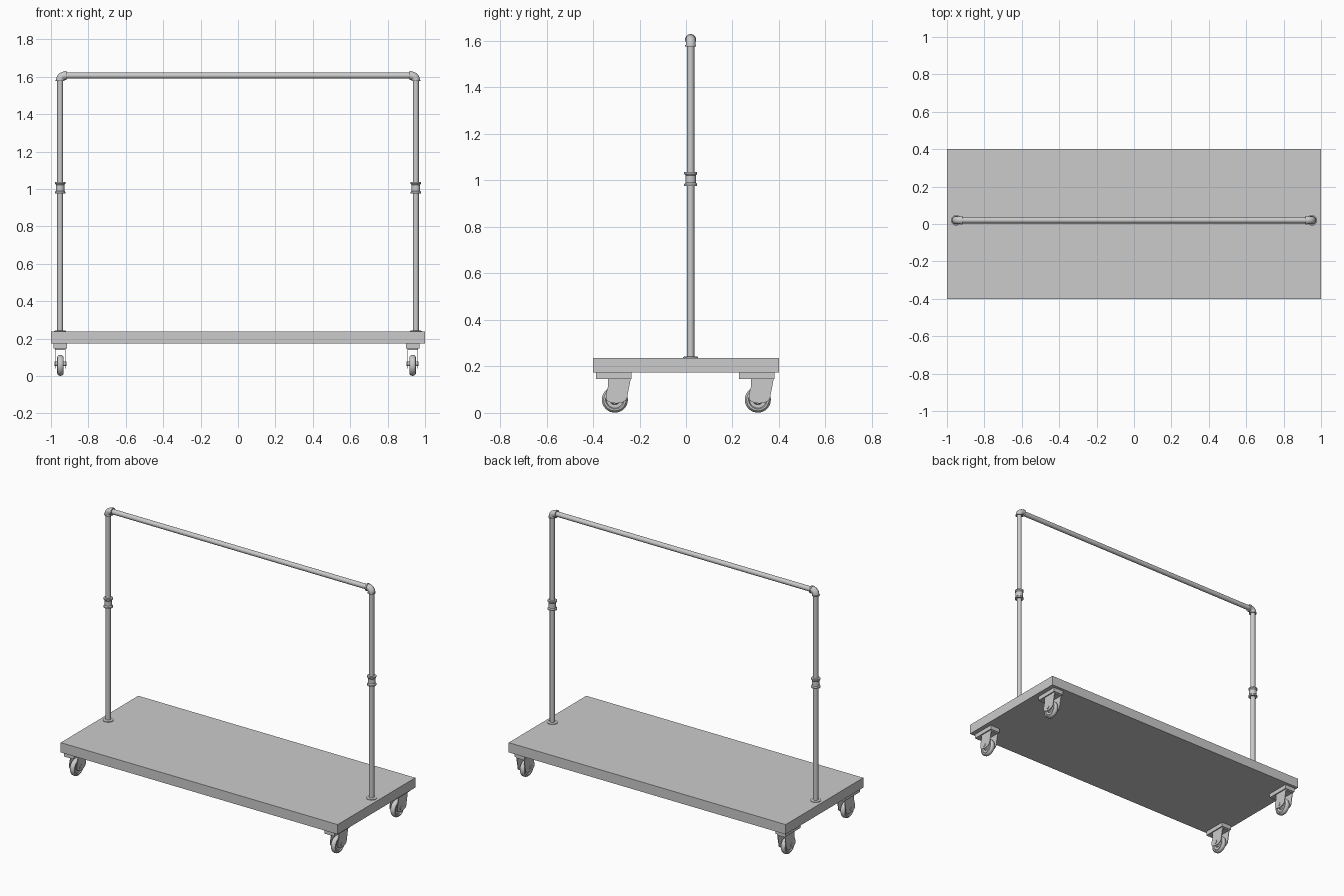
import bpy, bmesh, math
from mathutils import Matrix, Vector

if "Cube" in bpy.data.objects:
    bpy.data.objects.remove(bpy.data.objects["Cube"])

PY = 0.02          # y of the pipe frame
PX = 0.951         # x of the uprights
BAR_Z = 1.606      # height of the rail axis
TOP = 0.237        # deck top
BOTTOM = 0.173     # deck underside


def finish(name, bm, smooth=False):
    bmesh.ops.recalc_face_normals(bm, faces=bm.faces)
    me = bpy.data.meshes.new(name)
    bm.to_mesh(me)
    bm.free()
    ob = bpy.data.objects.new(name, me)
    bpy.context.collection.objects.link(ob)
    if smooth:
        smooth_by_angle(ob)
    return ob


def smooth_by_angle(ob):
    bpy.ops.object.select_all(action='DESELECT')
    ob.select_set(True)
    bpy.context.view_layer.objects.active = ob
    bpy.ops.object.shade_smooth_by_angle(angle=math.radians(35))


def box(name, lo, hi):
    lo, hi = Vector(lo), Vector(hi)
    bm = bmesh.new()
    bmesh.ops.create_cube(bm, size=1, matrix=Matrix.Translation((lo + hi) / 2)
                          @ Matrix.Diagonal((*(hi - lo), 1)))
    return finish(name, bm)


def lathe(name, profile, loc, axis='Z', steps=24):
    """Revolve (radius, height) points about an axis through loc."""
    bm = bmesh.new()
    vs = [bm.verts.new((r, 0, h)) for r, h in profile]
    es = [bm.edges.new(p) for p in zip(vs, vs[1:])]
    bmesh.ops.spin(bm, geom=vs + es, axis=(0, 0, 1), cent=(0, 0, 0),
                   angle=2 * math.pi, steps=steps)
    bmesh.ops.remove_doubles(bm, verts=bm.verts, dist=1e-5)
    m = Matrix.Translation(loc)
    if axis == 'X':
        m = m @ Matrix.Rotation(math.pi / 2, 4, 'Y')
    bm.transform(m)
    return finish(name, bm, True)


def rod(name, r, h0, h1, loc, axis='Z', steps=24):
    return lathe(name, [(0, h0), (r, h0), (r, h1), (0, h1)], loc, axis, steps)


def cheek(name, outline, x, thick):
    """Side plate: a (y, z) outline extruded along x."""
    bm = bmesh.new()
    f = bm.faces.new([bm.verts.new((x - thick / 2, y, z)) for y, z in outline])
    g = bmesh.ops.extrude_face_region(bm, geom=[f])['geom']
    bmesh.ops.translate(bm, vec=(thick, 0, 0),
                        verts=[v for v in g if isinstance(v, bmesh.types.BMVert)])
    return finish(name, bm, True)


def elbow(name, s):
    """Bent pipe fitting swept along a quarter arc, with thicker lips."""
    R = 0.024
    path = [(0, -0.030, 0.024), (0, -0.024, 0.024), (0, -0.0239, 0.0215)]
    for i in range(1, 8):
        a = i / 8 * math.pi / 2
        path.append((R - R * math.cos(a), -R + R * math.sin(a), 0.0215))
    path += [(0.0239, 0, 0.0215), (0.024, 0, 0.024), (0.034, 0, 0.024)]
    cu = bpy.data.curves.new(name, 'CURVE')
    cu.dimensions = '3D'
    cu.bevel_depth = 1
    cu.bevel_resolution = 5
    cu.use_fill_caps = True
    sp = cu.splines.new('POLY')
    sp.points.add(len(path) - 1)
    for p, (dx, dz, r) in zip(sp.points, path):
        p.co = (s * (PX - dx), PY, BAR_Z + dz, 1)
        p.radius = r
    ob = bpy.data.objects.new(name, cu)
    bpy.context.collection.objects.link(ob)
    bpy.ops.object.select_all(action='DESELECT')
    ob.select_set(True)
    bpy.context.view_layer.objects.active = ob
    bpy.ops.object.convert(target='MESH')
    smooth_by_angle(bpy.context.view_layer.objects.active)


# Deck and hanging rail
box("deck", (-1, -0.4, BOTTOM), (1, 0.4, TOP))
rod("top_rail", 0.016, -PX + 0.02, PX - 0.02, (0, PY, BAR_Z), 'X')

# Uprights with floor flange, mid coupling and elbow
for side, s in (("left", -1), ("right", 1)):
    base = (s * PX, PY, 0)
    rod(side + "_upright", 0.0155, TOP - 0.005, BAR_Z - 0.02, base)
    lathe(side + "_flange", [(0, TOP), (0.032, TOP), (0.032, TOP + 0.004),
                             (0.022, TOP + 0.006), (0, TOP + 0.006)], base)
    lathe(side + "_coupling", [(0.015, 0.976), (0.028, 0.976), (0.028, 0.984),
                               (0.023, 0.990), (0.023, 1.022), (0.028, 1.028),
                               (0.028, 1.036), (0.015, 1.036)], base)
    elbow(side + "_elbow", s)

# Casters: all four trail the same way
WZ, WR = 0.057, 0.056
for side, cx in (("left", -0.95), ("right", 0.934)):
    for end, cy in (("front", -0.311), ("back", 0.304)):
        n = f"{end}_{side}_caster_"
        wy = cy + 0.005
        box(n + "plate", (cx - 0.036, cy - 0.077, 0.146),
            (cx + 0.036, cy + 0.077, BOTTOM))
        box(n + "fork_bridge", (cx - 0.028, cy - 0.022, 0.138),
            (cx + 0.028, cy + 0.073, 0.146))
        # tapering fork with rounded lower end
        outline = [(cy + 0.073, 0.146), (cy + 0.057, 0.062)]
        for i in range(9):
            a = math.radians(-15 - 150 * i / 8)
            outline.append((cy + 0.011 + 0.046 * math.cos(a),
                            0.065 + 0.024 * math.sin(a)))
        outline += [(cy - 0.034, 0.080), (cy - 0.024, 0.115), (cy - 0.024, 0.146)]
        for tag, sx in (("outer", -1), ("inner", 1)):
            cheek(n + "fork_" + tag, outline, cx + sx * 0.0265, 0.004)
        # tyre with rounded tread and recessed hub
        half = [(0, 0.018), (0.018, 0.018), (0.022, 0.011), (0.036, 0.011),
                (0.040, 0.017), (0.048, 0.016), (0.054, 0.010), (WR, 0.004)]
        prof = half + [(r, -h) for r, h in reversed(half)]
        lathe(n + "wheel", prof, (cx, wy, WZ), 'X', 32)
        rod(n + "axle", 0.012, -0.032, 0.032, (cx, wy, WZ + 0.008), 'X', 12)
